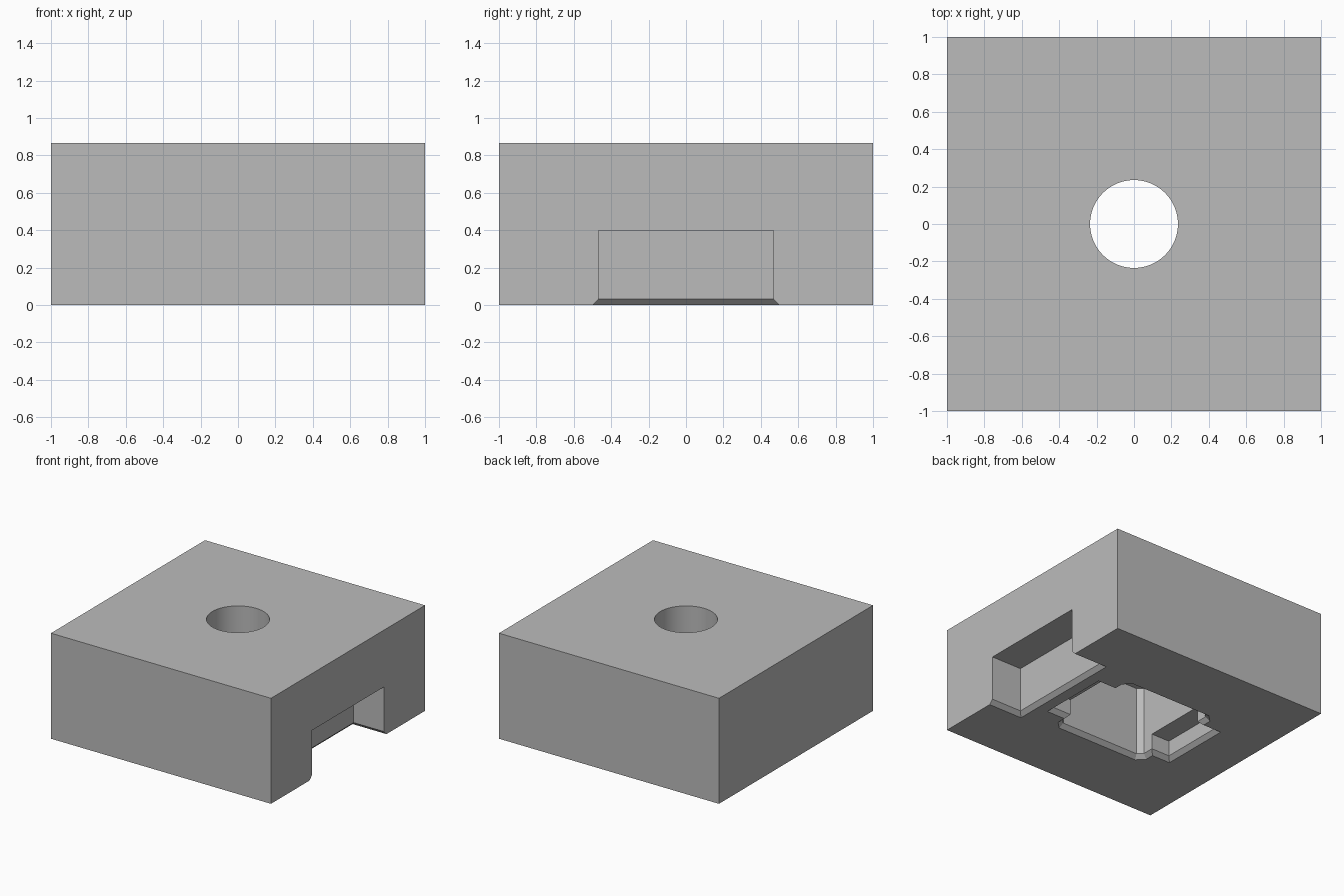
import bpy, bmesh, math

if "Cube" in bpy.data.objects:
    bpy.data.objects.remove(bpy.data.objects["Cube"], do_unlink=True)

HEIGHT = 0.867
CHAMFER = 0.033
SKIRT = 0.1          # how far cutters reach below the underside

grey = bpy.data.materials.new("plain_grey")
grey.use_nodes = True
grey.diffuse_color = (0.5, 0.5, 0.5, 1)
grey.node_tree.nodes["Principled BSDF"].inputs["Base Color"].default_value = (0.5, 0.5, 0.5, 1)


def loft(name, rings):
    """Closed solid through a stack of (outline, z) rings."""
    bm = bmesh.new()
    loops = [[bm.verts.new((x, y, z)) for x, y in pts] for pts, z in rings]
    n = len(loops[0])
    bm.faces.new(loops[0][::-1])
    bm.faces.new(loops[-1])
    for low, high in zip(loops, loops[1:]):
        for i in range(n):
            j = (i + 1) % n
            bm.faces.new((low[i], low[j], high[j], high[i]))
    bmesh.ops.recalc_face_normals(bm, faces=bm.faces)
    mesh = bpy.data.meshes.new(name)
    bm.to_mesh(mesh)
    bm.free()
    mesh.materials.append(grey)
    obj = bpy.data.objects.new(name, mesh)
    bpy.context.collection.objects.link(obj)
    return obj


def outline(x0, x1, hy, cut=0, grow=0):
    """Rectangle, optionally with clipped corners, offset outward by grow."""
    x0, x1, hy = x0 - grow, x1 + grow, hy + grow
    if not cut:
        return [(x0, -hy), (x1, -hy), (x1, hy), (x0, hy)]
    c = cut + grow * (2 - math.sqrt(2))
    return [(x0 + c, -hy), (x1 - c, -hy), (x1, -hy + c), (x1, hy - c),
            (x1 - c, hy), (x0 + c, hy), (x0, hy - c), (x0, -hy + c)]


def recess(name, x0, x1, hy, top, cut=0):
    """Cutter from below with a 45 degree lead-in at the underside."""
    mouth = outline(x0, x1, hy, cut, CHAMFER + SKIRT)
    inner = outline(x0, x1, hy, cut)
    return loft(name, [(mouth, -SKIRT), (inner, CHAMFER), (inner, top)])


# Main block
square = outline(-1, 1, 1)
block = loft("housing_block", [(square, 0), (square, HEIGHT)])

# Round through hole
ring = [(0.235 * math.cos(a), 0.235 * math.sin(a))
        for a in (2 * math.pi * i / 64 for i in range(64))]

cutters = [
    recess("side_notch_cutter", 0.725, 1.3, 0.467, 0.4),
    recess("pocket_cutter", -0.4, 0.4, 0.4, 0.6, cut=0.04),
    recess("cross_slot_cutter", -0.567, 0.567, 0.267, 0.16),
    loft("through_hole_cutter", [(ring, 0.3), (ring, HEIGHT + SKIRT)]),
]

bpy.ops.object.select_all(action='DESELECT')
block.select_set(True)
bpy.context.view_layer.objects.active = block
for cutter in cutters:
    mod = block.modifiers.new(cutter.name, 'BOOLEAN')
    mod.operation = 'DIFFERENCE'
    mod.solver = 'EXACT'
    mod.object = cutter
    bpy.ops.object.modifier_apply(modifier=mod.name)
    bpy.data.objects.remove(cutter, do_unlink=True)

# Smooth bore, crisp edges elsewhere
bpy.ops.object.shade_smooth_by_angle(angle=math.radians(20))
